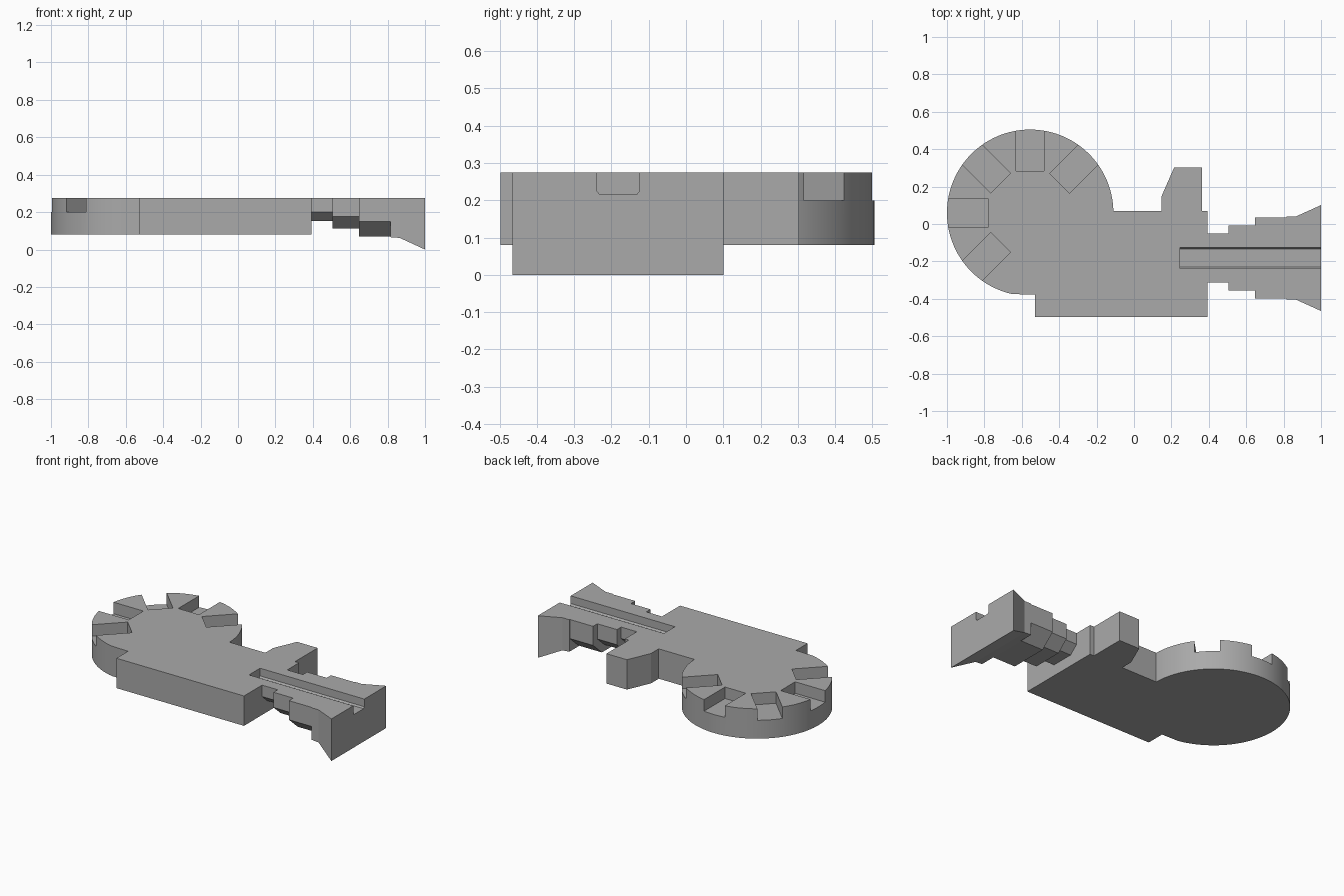
import bpy, bmesh
from math import sin, cos, radians, pi
from mathutils import Matrix

cube = bpy.data.objects.get("Cube")
if cube:
    bpy.data.objects.remove(cube)

TOP, BASE = 0.275, 0.08
DISC_X, DISC_Y, DISC_R = -0.555, 0.06, 0.445
AXIS_Y = -0.182

grey = bpy.data.materials.new("plain grey")
grey.use_nodes = True
colour = (0.4, 0.4, 0.4, 1)
grey.diffuse_color = colour
grey.node_tree.nodes["Principled BSDF"].inputs["Base Color"].default_value = colour


def loft(name, rings):
    """Skin a row of equal-length rings and cap both ends."""
    bm = bmesh.new()
    rows = [[bm.verts.new(p) for p in ring] for ring in rings]
    n = len(rows[0])
    for a, b in zip(rows, rows[1:]):
        for i in range(n):
            j = (i + 1) % n
            bm.faces.new((a[i], a[j], b[j], b[i]))
    bm.faces.new(rows[0])
    bm.faces.new(rows[-1])
    bmesh.ops.recalc_face_normals(bm, faces=bm.faces)
    mesh = bpy.data.meshes.new(name)
    bm.to_mesh(mesh)
    bm.free()
    obj = bpy.data.objects.new(name, mesh)
    mesh.materials.append(grey)
    bpy.context.collection.objects.link(obj)
    return obj


def prism(name, outline, z0, z1):
    return loft(name, [[(x, y, z) for x, y in outline] for z in (z0, z1)])


def chamfered(x, half, side, depth, inset, top=TOP):
    """Upright cross-section with both bottom corners cut off."""
    right = [(half, 0), (half, -side), (half - inset, -depth)]
    left = [(-y, z) for y, z in reversed(right)]
    return [(x, AXIS_Y + y, top + z) for y, z in right + left]


def cut(obj, cutter):
    mod = obj.modifiers.new("cut", 'BOOLEAN')
    mod.operation, mod.solver, mod.object = 'DIFFERENCE', 'EXACT', cutter
    bpy.ops.object.select_all(action='DESELECT')
    bpy.context.view_layer.objects.active = obj
    obj.select_set(True)
    bpy.ops.object.modifier_apply(modifier=mod.name)


# Plate: round head, block with a corner step, and a slanted tab
arc = [radians(1.3 + (257.5 - 1.3) * i / 80) for i in range(81)]
outline = [(DISC_X + DISC_R * cos(a), DISC_Y + DISC_R * sin(a)) for a in arc]
outline += [(-0.53, -0.378), (-0.53, -0.498), (0.392, -0.498), (0.392, 0.07),
            (0.363, 0.07), (0.363, 0.303), (0.215, 0.303), (0.148, 0.15),
            (0.148, 0.07)]
plate = prism("plate", outline, BASE, TOP)

# Stepped neck, growing towards the tip
steps = [(0.392, 0.505, 0.13), (0.505, 0.647, 0.173), (0.647, 0.815, 0.217)]
neck = loft("stepped_neck", [
    chamfered(x, w, 0.575 * w, 0.945 * w, 0.42 * w)
    for x0, x1, w in steps for x in (x0, x1)])

# Flared tip
tip = loft("flared_tip", [
    [(x, AXIS_Y + s * w, z) for s, z in ((-1, TOP), (1, TOP), (1, low), (-1, low))]
    for x, w, low in ((0.815, 0.222, 0.066), (0.865, 0.222, 0.062), (1.0, 0.283, 0))])

# Long groove through plate, neck and tip
groove = loft("groove_cutter", [
    chamfered(x, 0.057, 0.15, 0.16, 0.008, TOP + 0.1) for x in (0.247, 1.1)])
for part in (plate, neck, tip):
    cut(part, groove)
cutters = [groove]

# Radial notches around the head
for angle in range(45, 226, 45):
    notch = prism("notch_cutter", [(0.223, -0.075), (0.6, -0.075),
                                   (0.6, 0.075), (0.223, 0.075)], 0.2, 0.4)
    notch.data.transform(Matrix.Translation((DISC_X, DISC_Y, 0))
                         @ Matrix.Rotation(radians(angle), 4, 'Z'))
    cut(plate, notch)
    cutters.append(notch)
for cutter in cutters:
    bpy.data.objects.remove(cutter)

# Smooth the round rim, keep every corner sharp
bpy.ops.object.select_all(action='DESELECT')
bpy.context.view_layer.objects.active = plate
plate.select_set(True)
bpy.ops.object.shade_smooth_by_angle(angle=radians(15))
